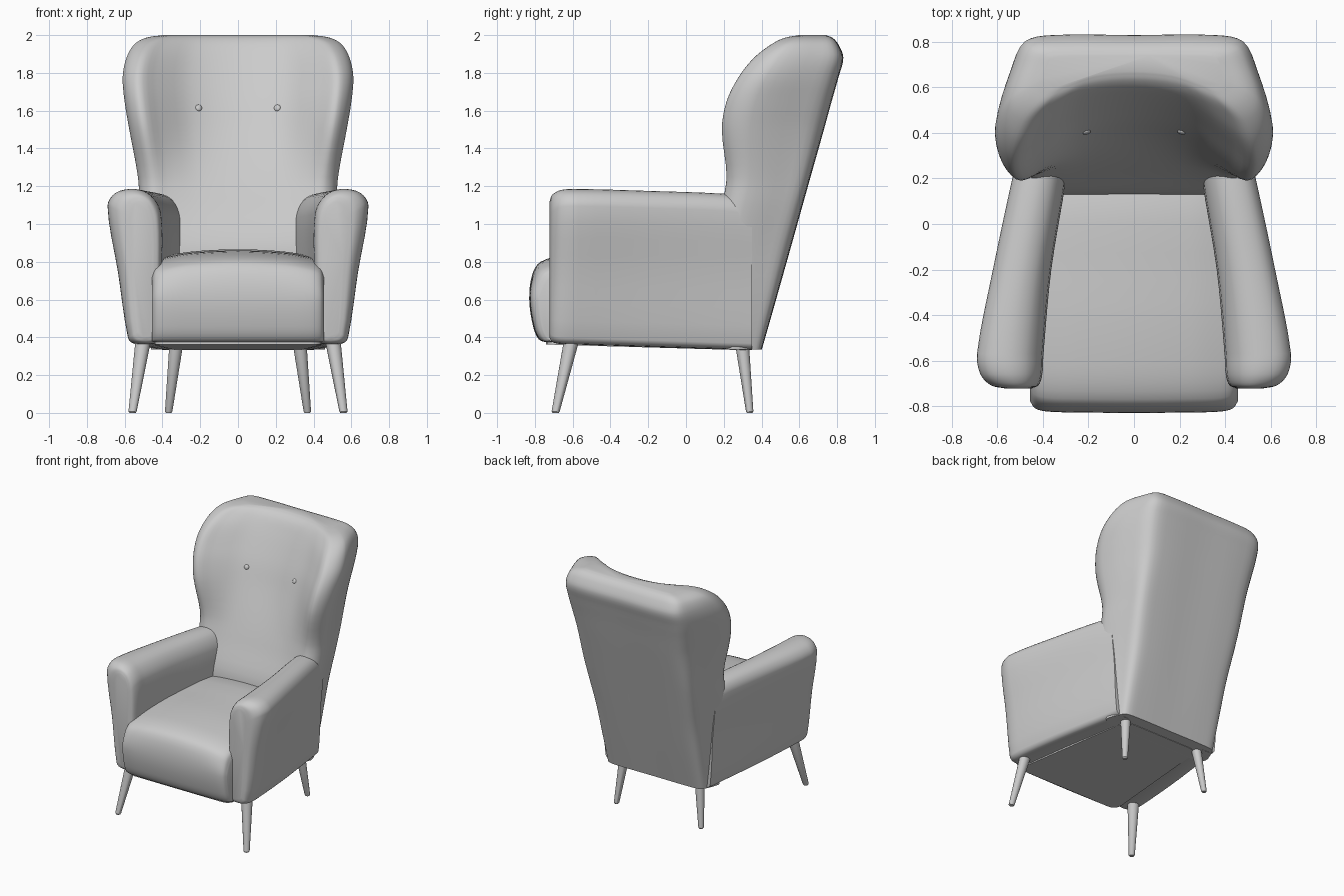
import bpy, bmesh, math
from mathutils import Vector
from mathutils.geometry import interpolate_bezier

if "Cube" in bpy.data.objects:
    bpy.data.objects.remove(bpy.data.objects["Cube"])


def spline(pts, n, closed):
    """Smooth curve through points, n steps per span."""
    k, out = len(pts), []

    def at(i):
        return pts[i % k] if closed else pts[max(0, min(k - 1, i))]

    def tangent(i):
        a, b, c = at(i - 1), at(i), at(i + 1)
        return (c - a) / max((b - a).length + (c - b).length, 1e-6)

    for i in range(k if closed else k - 1):
        a, b = at(i), at(i + 1)
        d = (b - a).length / 3
        out += interpolate_bezier(a, a + tangent(i) * d, b - tangent(i + 1) * d, b, n + 1)[:-1]
    return out if closed else out + [pts[-1]]


def finish(name, bm, angle=40):
    bmesh.ops.recalc_face_normals(bm, faces=bm.faces)
    me = bpy.data.meshes.new(name)
    bm.to_mesh(me)
    bm.free()
    ob = bpy.data.objects.new(name, me)
    bpy.context.collection.objects.link(ob)
    bpy.ops.object.select_all(action='DESELECT')
    ob.select_set(True)
    bpy.context.view_layer.objects.active = ob
    bpy.ops.object.shade_smooth_by_angle(angle=math.radians(angle))
    return ob


def loft(name, sections, n=4):
    """Skin closed sections, smoothed both around and along."""
    rings = [spline([Vector(p) for p in s], n, True) for s in sections]
    cols = [spline(list(c), n, False) for c in zip(*rings)]
    bm = bmesh.new()
    v = [[bm.verts.new(p) for p in c] for c in cols]
    for a, b in zip(v, v[1:] + v[:1]):
        for j in range(len(a) - 1):
            bm.faces.new((a[j], b[j], b[j + 1], a[j + 1]))
    bm.faces.new([c[0] for c in v])
    bm.faces.new([c[-1] for c in v])
    return finish(name, bm)


def mix(a, b, t):
    return a + (b - a) * t


# Winged backrest: horizontal sections (z, half width, rear half width, wing y, centre y, rear y)
def back_section(z, w, wr, yw, yf, yb):
    d = yb - yw
    half = [(wr * .75, yb), (wr, yb - .06 * d), (mix(wr, w, .5), mix(yb, yw, .3)),
            (w, mix(yb, yw, .72)), (w * .965, yw + .1 * d), (w * .86, yw),
            (w * .7, mix(yw, yf, .3)), (w * .4, mix(yw, yf, .82))]
    return ([(0, yb, z)] + [(x, y, z) for x, y in half] + [(0, yf, z)]
            + [(-x, y, z) for x, y in reversed(half)])


back = loft("backrest", [back_section(*s) for s in [
    (.335, .46, .40, .20, .20, .40), (.60, .48, .41, .16, .16, .475),
    (.85, .50, .42, .13, .13, .545), (1.10, .52, .44, .19, .22, .615),
    (1.25, .53, .45, .215, .28, .657), (1.50, .575, .46, .19, .39, .727),
    (1.65, .60, .475, .215, .45, .768), (1.78, .61, .485, .28, .51, .805),
    (1.88, .59, .48, .36, .56, .83), (1.95, .55, .46, .45, .60, .805),
    (1.985, .49, .42, .52, .635, .775), (2.0, .40, .36, .60, .67, .74)]])


# Arms: sections along y (y, inner x, outer top x, outer bottom x, top z, bottom z)
def arm_section(s, y, xi, xo, xb, zt, zb):
    w = xo - xi
    pts = [(xi + .03, zb), (xi, zb + .03), (xi, .75), (xi + .005, zt - .13),
           (xi + .2 * w, zt - .035), (xi + .5 * w, zt), (xo - .15 * w, zt - .02),
           (xo, zt - .09), (mix(xb, xo, .5), .75), (xb, zb + .03), (xb - .03, zb)]
    return [(s * x, y, z) for x, z in pts]


for side, s in (("left", -1), ("right", 1)):
    loft(side + "_arm", [arm_section(s, *a) for a in [
        (-.722, .45, .57, .53, 1.12, .40), (-.708, .42, .63, .56, 1.155, .38),
        (-.66, .405, .675, .58, 1.18, .37), (-.57, .40, .69, .58, 1.185, .367),
        (-.20, .365, .62, .54, 1.175, .355), (.20, .30, .535, .48, 1.16, .342),
        (.35, .29, .50, .455, 1.14, .338)]])


# Seat: side profiles across x (x, top z, front y)
def seat_section(x, zt, yf):
    pts = [(.25, .37), (.25, .60), (.22, zt - .03), (-.25, zt), (-.62, zt - .02),
           (yf + .06, zt - .06), (yf + .015, zt - .13), (yf, .60), (yf + .02, .46),
           (yf + .05, .39), (yf + .09, .375), (-.30, .37)]
    return [(x, y, z) for y, z in pts]


half = [(.25, .848, -.828), (.38, .825, -.824), (.435, .805, -.81), (.456, .775, -.78)]
loft("seat", [seat_section(-x, z, y) for x, z, y in reversed(half)]
     + [seat_section(0, .86, -.83)] + [seat_section(*h) for h in half])


# Underside: sloping recessed base and the cover panel beneath it
def slab(name, xf, xr, yf, yr, z_front, z_rear, thick, bevel):
    bm = bmesh.new()
    low = [bm.verts.new(p) for p in ((-xf, yf, z_front), (xf, yf, z_front),
                                     (xr, yr, z_rear), (-xr, yr, z_rear))]
    face = bm.faces.new(low)
    new = bmesh.ops.extrude_face_region(bm, geom=[face])["geom"]
    top = [g for g in new if isinstance(g, bmesh.types.BMVert)]
    bmesh.ops.translate(bm, verts=top, vec=(0, 0, thick))
    edges = [e for e in bm.edges if abs(e.verts[0].co.z - e.verts[1].co.z) > thick * .9
             and (e.verts[0].co.xy - e.verts[1].co.xy).length < 1e-4]
    bmesh.ops.bevel(bm, geom=edges, offset=bevel, segments=4, profile=.5, affect='EDGES')
    return finish(name, bm, 30)


slab("base", .52, .41, -.68, .36, .385, .352, .08, .06)
slab("bottom_panel", .45, .33, -.74, .31, .362, .332, .03, .07)


# Tapered splayed legs
def leg(name, top, foot, r_top, r_foot):
    top, foot = Vector(top), Vector(foot)
    rot = (top - foot).to_track_quat('Z', 'Y')
    bm = bmesh.new()
    rings = []
    for c, r in ((foot, r_foot * .75), (foot + Vector((0, 0, .008)), r_foot), (top, r_top)):
        ring = []
        for i in range(20):
            a = i * math.tau / 20
            p = c + rot @ Vector((r * math.cos(a), r * math.sin(a), 0))
            p.z = c.z
            ring.append(bm.verts.new(p))
        rings.append(ring)
    for a, b in zip(rings, rings[1:]):
        for i in range(20):
            j = (i + 1) % 20
            bm.faces.new((a[i], a[j], b[j], b[i]))
    bm.faces.new(rings[0])
    bm.faces.new(rings[-1])
    finish(name, bm, 30)


for side, s in (("left", -1), ("right", 1)):
    leg(side + "_front_leg", (s * .498, -.60, .41), (s * .558, -.69, 0), .043, .022)
    leg(side + "_rear_leg", (s * .325, .295, .38), (s * .367, .337, 0), .038, .02)

# Small tufting buttons set on the backrest surface
bpy.context.view_layer.update()
for side, s in (("left", -1), ("right", 1)):
    x, z = s * .208, 1.615
    hit, loc, normal, _ = back.ray_cast((x, -1, z), (0, 1, 0))
    bm = bmesh.new()
    bmesh.ops.create_uvsphere(bm, u_segments=16, v_segments=8, radius=.018)
    bmesh.ops.scale(bm, vec=(1, 1, .5), verts=bm.verts)
    button = finish(side + "_button", bm)
    button.location = loc
    button.rotation_euler = normal.to_track_quat('Z', 'Y').to_euler()
